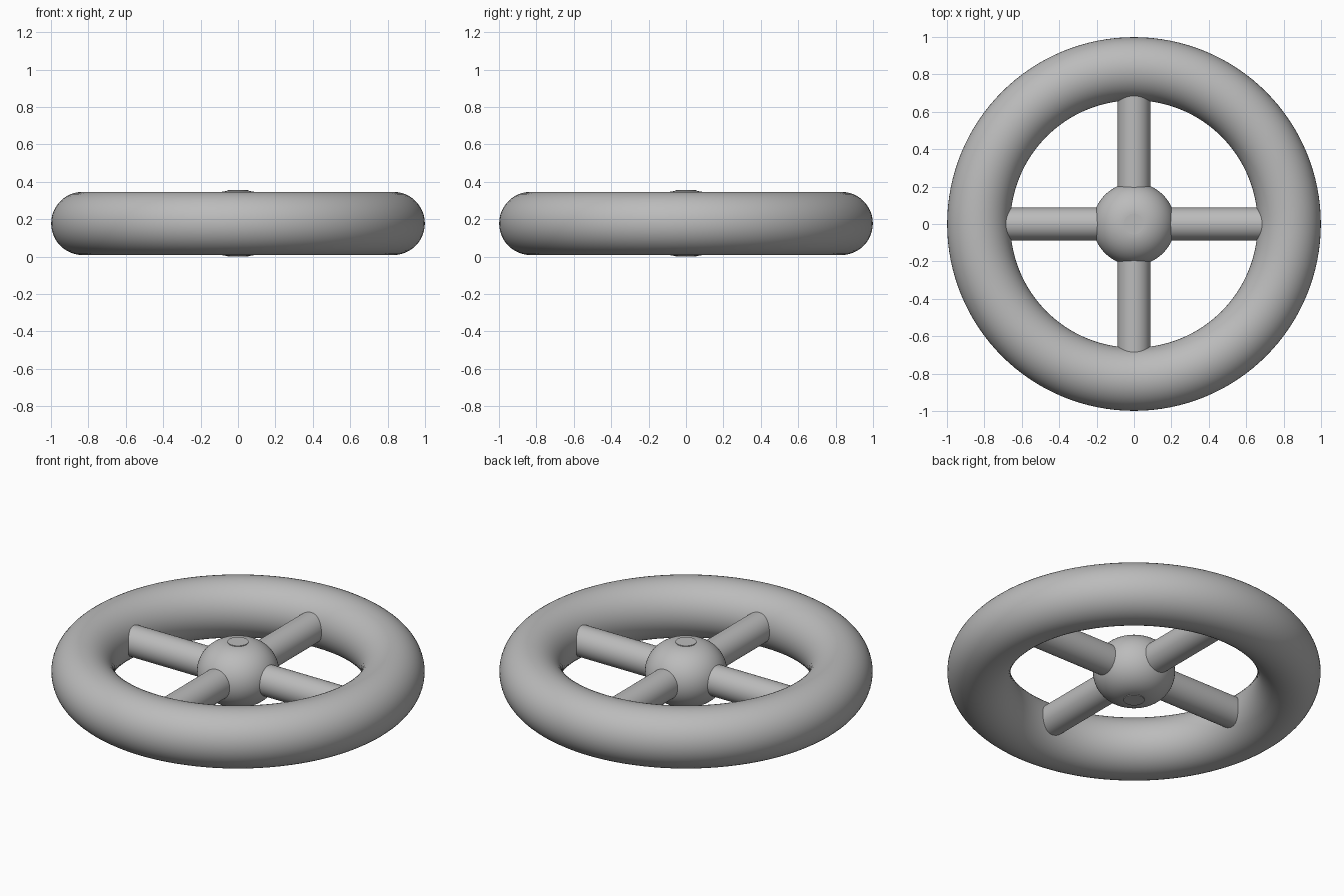
import bpy, math
from mathutils import Matrix

cube = bpy.data.objects.get("Cube")
if cube:
    bpy.data.objects.remove(cube, do_unlink=True)

MID = 0.1775      # height of the wheel's centre plane
RING, TUBE = 0.83, 0.169

grey = bpy.data.materials.new("plain grey")
grey.use_nodes = True
colour = (0.5, 0.5, 0.5, 1)
grey.diffuse_color = colour
grey.node_tree.nodes["Principled BSDF"].inputs["Base Color"].default_value = colour


def finish(name):
    obj = bpy.context.object
    obj.name = name
    obj.data.materials.append(grey)
    bpy.ops.object.shade_smooth_by_angle(angle=math.radians(35))
    return obj


# Rim
bpy.ops.mesh.primitive_torus_add(location=(0, 0, MID), major_radius=RING, minor_radius=TUBE,
                                 major_segments=128, minor_segments=48)
finish("rim")

# Hub: a ball widened around its axis
CORE, ROUND = 0.046, 0.174
bpy.ops.mesh.primitive_uv_sphere_add(segments=64, ring_count=32, radius=ROUND, location=(0, 0, MID))
hub = finish("hub")
for v in hub.data.vertices:
    r = math.hypot(v.co.x, v.co.y)
    if r > 0.001:
        v.co.x *= (r + CORE) / r
        v.co.y *= (r + CORE) / r

# Axle showing as a small disc on both ends of the hub
bpy.ops.mesh.primitive_cylinder_add(vertices=48, radius=0.056, depth=2 * MID, location=(0, 0, MID))
finish("axle")

# Four spokes, each ending inside the hub and the rim
START, END = 0.1, 0.78
for i, side in enumerate(("left", "back", "right", "front")):
    bpy.ops.mesh.primitive_cylinder_add(vertices=48, radius=0.087, depth=END - START)
    spoke = finish(side + "_spoke")
    spoke.matrix_world = (Matrix.Translation((0, 0, MID))
                          @ Matrix.Rotation(i * math.pi / 2, 4, 'Z')
                          @ Matrix.Translation(((START + END) / 2, 0, 0))
                          @ Matrix.Rotation(math.pi / 2, 4, 'Y'))
